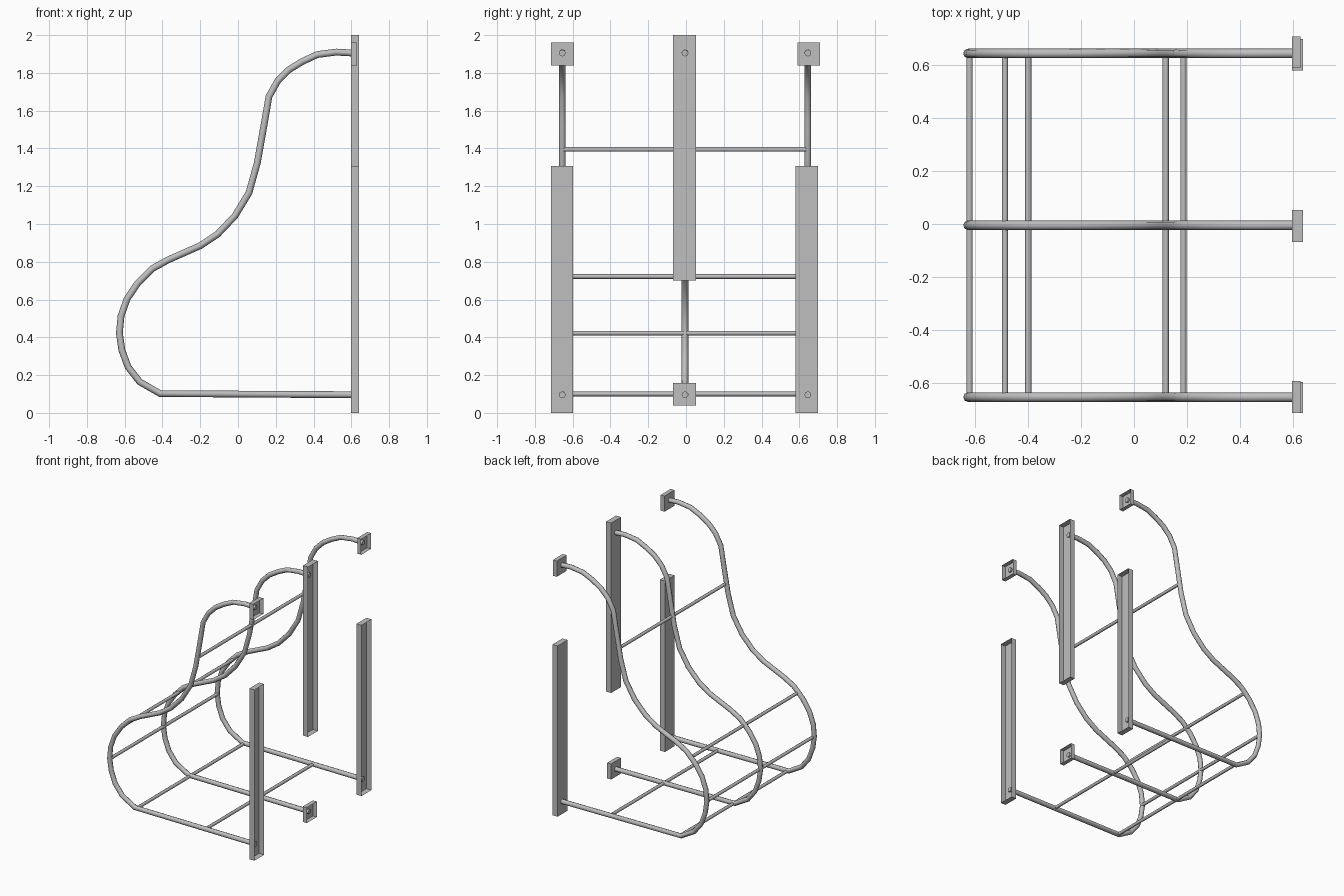
import bpy
import bmesh
import math
from mathutils import Vector

cube = bpy.data.objects.get("Cube")
if cube:
    bpy.data.objects.remove(cube, do_unlink=True)

# One bare metal colour
metal = bpy.data.materials.new("grey_metal")
metal.use_nodes = True
GREY = (0.52, 0.52, 0.52, 1.0)
metal.diffuse_color = GREY
for node in metal.node_tree.nodes:
    if node.type == 'BSDF_PRINCIPLED':
        node.inputs["Base Color"].default_value = GREY


def tube(name, points, radius):
    """Eight-sided round bar swept along a polyline."""
    curve = bpy.data.curves.new(name, 'CURVE')
    curve.dimensions = '3D'
    curve.bevel_depth = radius
    curve.bevel_resolution = 2
    curve.use_fill_caps = True
    spline = curve.splines.new('POLY')
    spline.points.add(len(points) - 1)
    for p, co in zip(spline.points, points):
        p.co = (*co, 1.0)
    obj = bpy.data.objects.new(name, curve)
    bpy.context.collection.objects.link(obj)
    bpy.ops.object.select_all(action='DESELECT')
    obj.select_set(True)
    bpy.context.view_layer.objects.active = obj
    bpy.ops.object.convert(target='MESH')
    obj = bpy.context.view_layer.objects.active
    obj.data.materials.clear()
    obj.data.materials.append(metal)
    bpy.ops.object.shade_smooth_by_angle(angle=math.radians(50))


def tray(name, low, high):
    """Thin sheet box left open on its +x side."""
    low, high = Vector(low), Vector(high)
    bm = bmesh.new()
    bmesh.ops.create_cube(bm, size=1)
    bm.normal_update()
    open_side = [f for f in bm.faces if f.normal.x > 0.9]
    bmesh.ops.delete(bm, geom=open_side, context='FACES')
    bmesh.ops.scale(bm, vec=high - low, verts=bm.verts)
    bmesh.ops.translate(bm, vec=(low + high) / 2, verts=bm.verts)
    mesh = bpy.data.meshes.new(name)
    bm.to_mesh(mesh)
    bm.free()
    mesh.materials.append(metal)
    bpy.context.collection.objects.link(bpy.data.objects.new(name, mesh))


# Three bent hoops with the same side profile
PROFILE = [
    (0.61, 1.905), (0.52, 1.91), (0.42, 1.897), (0.34, 1.86), (0.27, 1.817),
    (0.21, 1.757), (0.164, 1.675), (0.138, 1.525), (0.102, 1.323),
    (0.058, 1.165), (-0.016, 1.043), (-0.107, 0.947), (-0.2, 0.885),
    (-0.37, 0.81), (-0.455, 0.763), (-0.53, 0.688), (-0.587, 0.604),
    (-0.619, 0.514), (-0.628, 0.423), (-0.615, 0.333), (-0.582, 0.243),
    (-0.52, 0.164), (-0.412, 0.102), (0.61, 0.096)]
HOOPS = {"right": -0.655, "middle": -0.005, "left": 0.645}
for side, y in HOOPS.items():
    tube(side + "_hoop", [(x, y, z) for x, z in PROFILE], 0.018)

# Cross rods tying the hoops together
RODS = {"upper": (0.12, 1.395), "shoulder": (-0.488, 0.722),
        "belly": (-0.622, 0.422), "front_floor": (-0.4, 0.1),
        "rear_floor": (0.187, 0.1)}
for name, (x, z) in RODS.items():
    tube(name + "_rod",
         [(x, HOOPS["right"], z), (x, HOOPS["left"], z)], 0.012)

# Wall posts and small end brackets
BACK, EDGE = 0.597, 0.64
tray("right_post", (BACK, -0.715, 0), (EDGE, -0.597, 1.307))
tray("left_post", (BACK, 0.58, 0), (EDGE, 0.7, 1.307))
tray("middle_post", (BACK, -0.068, 0.7), (EDGE, 0.053, 2.0))
tray("right_bracket", (BACK, -0.715, 1.84), (0.63, -0.594, 1.96))
tray("left_bracket", (BACK, 0.59, 1.84), (0.63, 0.71, 1.96))
tray("middle_bracket", (BACK, -0.068, 0.038), (0.63, 0.053, 0.157))
